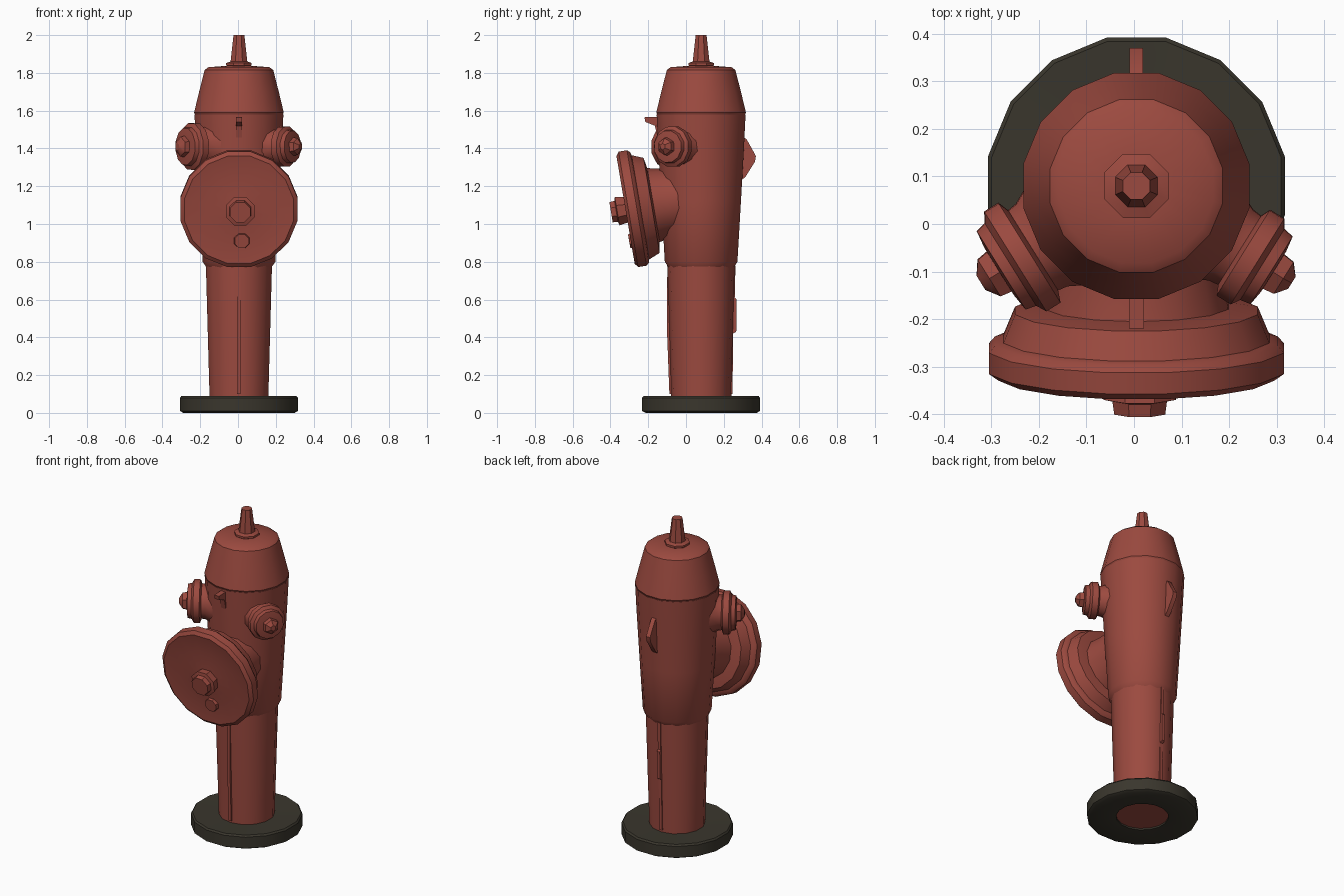
import bpy, bmesh, math
from mathutils import Vector

if "Cube" in bpy.data.objects:
    bpy.data.objects.remove(bpy.data.objects["Cube"])

CX, CY = 0.005, 0.08   # axis of the upright barrel


def material(name, rgb):
    m = bpy.data.materials.new(name)
    m.diffuse_color = (*rgb, 1)
    m.use_nodes = True
    m.node_tree.nodes["Principled BSDF"].inputs["Base Color"].default_value = m.diffuse_color
    return m


RED = material("faded red paint", (0.33, 0.068, 0.05))
DARK = material("dark iron", (0.042, 0.037, 0.026))


def finish(bm, name, mat, angle=35):
    bmesh.ops.recalc_face_normals(bm, faces=bm.faces)
    me = bpy.data.meshes.new(name)
    bm.to_mesh(me)
    bm.free()
    me.materials.append(mat)
    ob = bpy.data.objects.new(name, me)
    bpy.context.collection.objects.link(ob)
    bpy.ops.object.select_all(action='DESELECT')
    ob.select_set(True)
    bpy.context.view_layer.objects.active = ob
    bpy.ops.object.shade_smooth_by_angle(angle=math.radians(angle))
    return ob


def lathe(name, profile, sides, origin=(CX, CY, 0), axis=(0, 0, 1), mat=RED, loop=False):
    """Spin (radius, height) points around an axis; ends are capped unless the profile loops."""
    bm = bmesh.new()
    rot = Vector((0, 0, 1)).rotation_difference(Vector(axis).normalized())
    rings = []
    for r, h in profile:
        ring = []
        for i in range(sides):
            a = 2 * math.pi * (i + 0.5) / sides
            p = Vector((r * math.cos(a), r * math.sin(a), h))
            ring.append(bm.verts.new(rot @ p + Vector(origin)))
        rings.append(ring)
    pairs = list(zip(rings, rings[1:]))
    if loop:
        pairs.append((rings[-1], rings[0]))
    else:
        bm.faces.new(rings[0])
        bm.faces.new(rings[-1])
    for a, b in pairs:
        for i in range(sides):
            j = (i + 1) % sides
            bm.faces.new((a[i], a[j], b[j], b[i]))
    return finish(bm, name, mat)


def plate(name, outline, half_width, taper=1.0):
    """Upright plate on the x centre line from a (y, z) outline."""
    bm = bmesh.new()
    left = [bm.verts.new((CX - half_width, y, z)) for y, z in outline]
    right = [bm.verts.new((CX + half_width, y, z)) for y, z in outline]
    bm.faces.new(left)
    bm.faces.new(right)
    n = len(outline)
    for i in range(n):
        j = (i + 1) % n
        bm.faces.new((left[i], left[j], right[j], right[i]))
    return finish(bm, name, RED)


# Base ring and barrel
lathe("base_ring", [(0.15, 0.01), (0.30, 0.0), (0.318, 0.01), (0.318, 0.08), (0.31, 0.09), (0.15, 0.085)],
      16, mat=DARK, loop=True)
lathe("lower_barrel", [(0.157, 0.02), (0.160, 0.1), (0.18, 0.80)], 14)
lathe("upper_barrel", [(0.172, 0.765), (0.196, 0.80), (0.215, 1.12), (0.232, 1.42), (0.24, 1.58)], 16)

# Bonnet and top nut
lathe("bonnet", [(0.235, 1.575), (0.242, 1.59), (0.215, 1.70), (0.185, 1.815), (0.165, 1.83), (0.06, 1.838)], 16)
lathe("top_nut", [(0.05, 1.825), (0.073, 1.84), (0.073, 1.852), (0.048, 1.86), (0.031, 2.0)], 8)

# Large front outlet, tilted slightly downward
FRONT = (0, -0.986, -0.167)
DISC = (CX, -0.32, 1.075)
lathe("front_outlet_neck", [(0.18, -0.33), (0.185, -0.22), (0.20, -0.14)], 14, DISC, FRONT)
lathe("front_outlet_cap", [(0.20, -0.15), (0.26, -0.14), (0.285, -0.08), (0.303, -0.075), (0.316, -0.06),
                           (0.316, -0.015), (0.295, 0.0), (0.18, -0.012), (0.08, 0.0)], 16, DISC, FRONT)
lathe("front_outlet_nut", [(0.07, -0.02), (0.082, 0.045), (0.062, 0.05), (0.058, 0.078)], 8,
      (0.012, -0.32, 1.075), FRONT)
lathe("front_chain_lug", [(0.045, -0.02), (0.04, 0.008)], 8, (0.02, -0.293, 0.91), FRONT)

# Two smaller angled side outlets; the left one is a little larger
for side, name, s in ((-1, "left", 1.0), (1, "right", 0.86)):
    d = Vector((side * 0.85, -0.53, 0))
    o = (CX, CY, 1.41)
    lathe(name + "_outlet_neck", [(0.14 * s, 0.17), (0.105 * s, 0.235), (0.10 * s, 0.27)], 12, o, d)
    lathe(name + "_outlet_cap", [(0.10 * s, 0.255), (0.127 * s, 0.265), (0.127 * s, 0.30), (0.105 * s, 0.312),
                                 (0.10 * s, 0.335), (0.06 * s, 0.34)], 12, o, d)
    lathe(name + "_outlet_nut", [(0.058 * s, 0.33), (0.052 * s, 0.365), (0.02 * s, 0.385)], 6, o, d)

# Hinge lugs front and back, and the casting seams on the lower barrel
plate("front_lug", [(-0.10, 1.57), (-0.22, 1.565), (-0.215, 1.54), (-0.165, 1.52), (-0.14, 1.42), (-0.10, 1.42)], 0.016)
plate("back_lug", [(0.28, 1.47), (0.32, 1.45), (0.37, 1.36), (0.365, 1.33), (0.315, 1.25), (0.28, 1.22)], 0.014)
plate("front_seam", [(-0.05, 0.1), (-0.088, 0.1), (-0.10, 0.42), (-0.10, 0.72), (-0.05, 0.72)], 0.009)
plate("back_seam", [(0.20, 0.1), (0.246, 0.1), (0.25, 0.42), (0.266, 0.43), (0.268, 0.60), (0.258, 0.61),
                    (0.262, 0.78), (0.20, 0.78)], 0.010)
